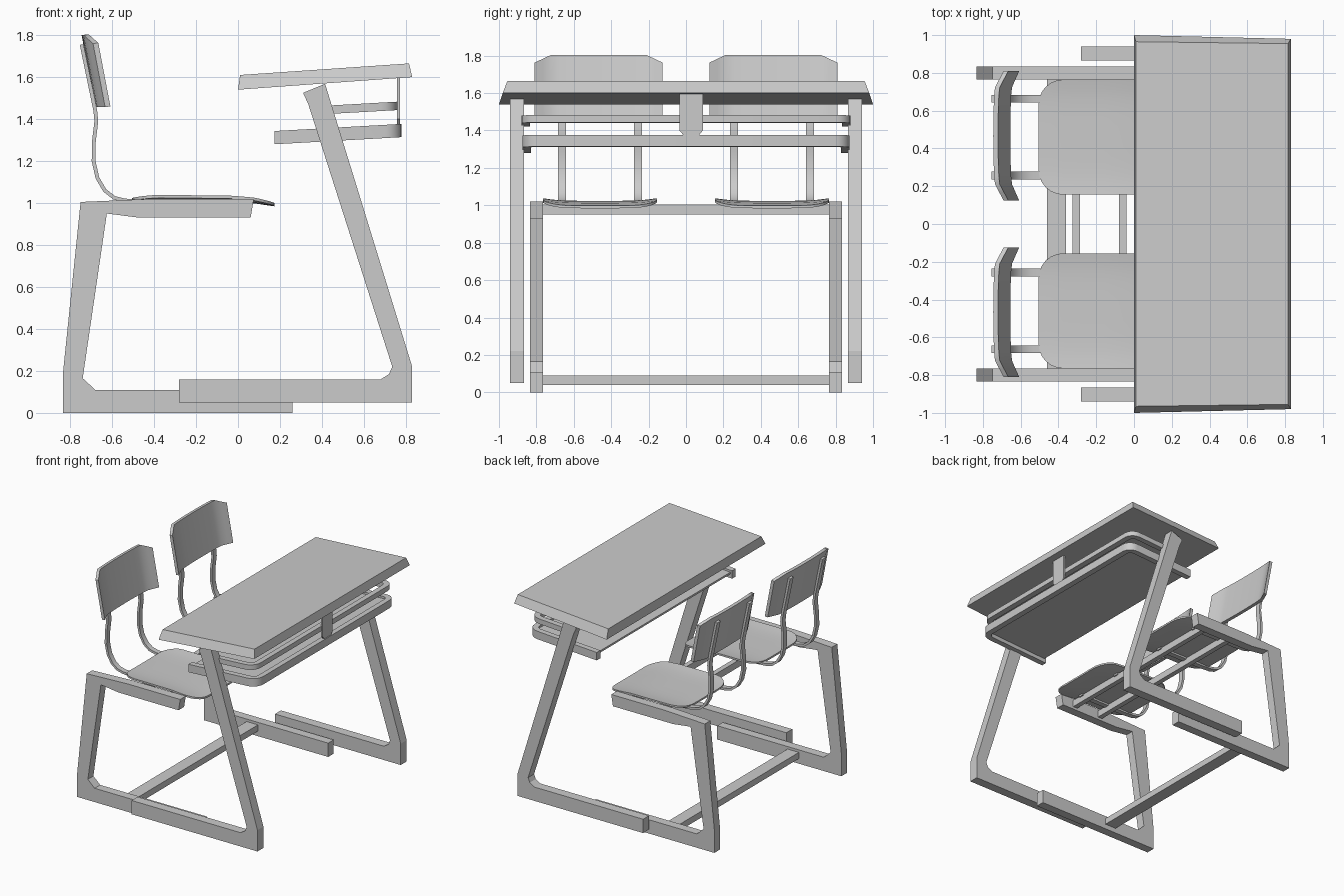
import bpy, bmesh, math

if "Cube" in bpy.data.objects:
    bpy.data.objects.remove(bpy.data.objects["Cube"])


def finish(name, bm, smooth=False):
    bmesh.ops.recalc_face_normals(bm, faces=bm.faces)
    me = bpy.data.meshes.new(name)
    bm.to_mesh(me)
    bm.free()
    ob = bpy.data.objects.new(name, me)
    bpy.context.collection.objects.link(ob)
    if smooth:
        bpy.ops.object.select_all(action='DESELECT')
        ob.select_set(True)
        bpy.context.view_layer.objects.active = ob
        bpy.ops.object.shade_smooth_by_angle(angle=math.radians(35))
    return ob


def prism(name, pts, y0, y1, smooth=False):
    """Side profile in x,z pulled from y0 to y1."""
    bm = bmesh.new()
    a = [bm.verts.new((x, y0, z)) for x, z in pts]
    b = [bm.verts.new((x, y1, z)) for x, z in pts]
    bm.faces.new(a)
    bm.faces.new(b[::-1])
    n = len(pts)
    for i in range(n):
        j = (i + 1) % n
        bm.faces.new((a[i], b[i], b[j], a[j]))
    return finish(name, bm, smooth)


def box(name, x0, x1, y0, y1, z0, z1):
    return prism(name, [(x0, z0), (x1, z0), (x1, z1), (x0, z1)], y0, y1)


def sheet(name, top, bottom, smooth=True):
    """Closed solid from two equal grids of points."""
    bm = bmesh.new()
    T = [[bm.verts.new(p) for p in row] for row in top]
    B = [[bm.verts.new(p) for p in row] for row in bottom]
    n, m = len(T), len(T[0])
    for i in range(n - 1):
        for j in range(m - 1):
            for G in (T, B):
                bm.faces.new((G[i][j], G[i + 1][j], G[i + 1][j + 1], G[i][j + 1]))
    for i in range(n - 1):
        for j in (0, m - 1):
            bm.faces.new((T[i][j], T[i + 1][j], B[i + 1][j], B[i][j]))
    for j in range(m - 1):
        for i in (0, n - 1):
            bm.faces.new((T[i][j], T[i][j + 1], B[i][j + 1], B[i][j]))
    return finish(name, bm, smooth)


def u_path(x0, x1, hy, r, steps=5):
    """Plan outline of a U open towards -x."""
    arc = [(x1 - r + r * math.sin(a), hy - r + r * math.cos(a))
           for a in (math.pi / 2 * k / steps for k in range(steps + 1))]
    half = [(x0, hy)] + arc
    return half + [(x, -y) for x, y in reversed(half)]


def slope_z(x, z):
    return z + 0.056 * (x - 0.175)


def u_rail(name, x0, x1, hy, w, z0, z1):
    o, i = u_path(x0, x1, hy, 0.08), u_path(x0, x1 - w, hy - w, 0.035)
    grid = lambda z: [[(x, y, slope_z(x, z)) for x, y in p] for p in (o, i)]
    return sheet(name, grid(z1), grid(z0))


# tabletop with bevelled rim, slightly tapered
sheet("tabletop",
      [[(0.01, -0.965, 1.61), (0.01, 0.965, 1.61)], [(0.815, -0.955, 1.665), (0.815, 0.955, 1.665)]],
      [[(0, -1, 1.54), (0, 1, 1.54)], [(0.83, -0.98, 1.60), (0.83, 0.98, 1.60)]], False)

# book tray: lower rail, floor, upper rail and centre bracket
u_rail("tray_lower_rail", 0.175, 0.78, 0.875, 0.045, 1.28, 1.343)
u_rail("tray_upper_rail", 0.40, 0.76, 0.88, 0.045, 1.41, 1.45)
prism("tray_floor", [(x, slope_z(x, z)) for x, z in
                     ((0.19, 1.312), (0.75, 1.312), (0.75, 1.327), (0.19, 1.327))], -0.85, 0.85)
sheet("tray_bracket", *[[[(x, -0.035, 1.60), (x, 0.09, 1.60)],
                         [(x, -0.035, 1.40), (x, 0.09, 1.40)],
                         [(x, -0.01, 1.37), (x, 0.065, 1.37)]] for x in (0.758, 0.772)], False)

# side frames
desk_profile = [(-0.28, 0.05), (0.83, 0.05), (0.83, 0.22), (0.415, 1.568), (0.31, 1.525),
                (0.335, 1.47), (0.735, 0.22), (0.72, 0.185), (0.68, 0.16), (-0.28, 0.16)]
seat_profile = [(-0.835, 0), (0.26, 0), (0.26, 0.11), (-0.68, 0.11), (-0.74, 0.165), (-0.625, 0.95),
                (-0.47, 0.93), (0.06, 0.93), (0.075, 1.02), (-0.4, 1.02), (-0.75, 1.005), (-0.835, 0.18)]
for s, side in ((-1, "front"), (1, "back")):
    prism(side + "_desk_frame", desk_profile, s * 0.865, s * 0.94)
    prism(side + "_seat_frame", seat_profile, s * 0.765, s * 0.835)

# cross members
box("floor_crossbar", -0.46, -0.36, -0.78, 0.78, 0.04, 0.09)
box("rear_seat_rail", -0.325, -0.285, -0.78, 0.78, 0.95, 1.005)
box("front_seat_rail", -0.08, -0.04, -0.78, 0.78, 0.95, 1.005)


def seat(name, cy):
    x0, x1, hw, r = -0.505, 0.175, 0.305, 0.13
    curve = [(-0.505, 1.022), (-0.4, 1.024), (-0.05, 1.022), (0.08, 1.012), (0.175, 0.998)]
    c = [r * (1 - math.cos(math.pi / 2 * k / 6)) for k in range(7)]
    xs = [x0 + d for d in c] + [-0.27, -0.16, -0.05] + [x1 - d for d in reversed(c)]
    top = []
    for x in xs:
        d = max(0, r - min(x - x0, x1 - x))
        w = hw - r + math.sqrt(max(0, r * r - d * d))
        for (xa, za), (xb, zb) in zip(curve, curve[1:]):
            if x <= xb + 1e-6:
                z = za + (zb - za) * (x - xa) / (xb - xa)
                break
        top.append([(x, cy + t / 6 * w, z + 0.014 * abs(t / 6 * w / hw) ** 4) for t in range(-6, 7)])
    sheet(name, top, [[(x, y, z - 0.014) for x, y, z in row] for row in top])


def backrest(name, cy):
    hw, rows_b, rows_f = 0.342, [], []
    for t in range(-8, 9):
        y = t / 8 * hw
        a = abs(y)
        fwd = 0.012 * (a / hw) ** 2 + max(0, a - 0.25) * 0.38
        top = 1.80 - max(0, a - 0.2565) * 0.47
        back, front = [], []
        for z in (1.457, top):
            x = -0.68 - (z - 1.457) * 0.19 + fwd
            back.append((x, cy + y, z))
            front.append((x + 0.025, cy + y, z + 0.003))
        rows_b.append(back)
        rows_f.append(front)
    sheet(name, rows_f, rows_b)


# bent strap that carries each backrest, given as a centre line
line = [(-0.745, 1.755), (-0.68, 1.44), (-0.675, 1.39), (-0.687, 1.29), (-0.688, 1.2), (-0.67, 1.12),
        (-0.635, 1.06), (-0.59, 1.025), (-0.54, 1.012), (-0.45, 1.006), (-0.03, 1.004)]


def strap_profile(t):
    left, right = [], []
    for i, (x, z) in enumerate(line):
        (xa, za), (xb, zb) = line[max(i - 1, 0)], line[min(i + 1, len(line) - 1)]
        d = math.hypot(xb - xa, zb - za)
        nx, nz = (za - zb) / d * t, (xb - xa) / d * t
        left.append((x + nx, z + nz))
        right.append((x - nx, z - nz))
    return left + right[::-1]


for s, side in ((-1, "front"), (1, "back")):
    seat(side + "_seat", s * 0.46)
    backrest(side + "_backrest", s * 0.467)
    for k, y in enumerate((0.257, 0.663)):
        prism(f"{side}_back_strap_{k + 1}", strap_profile(0.009), s * y - 0.021, s * y + 0.021, True)
